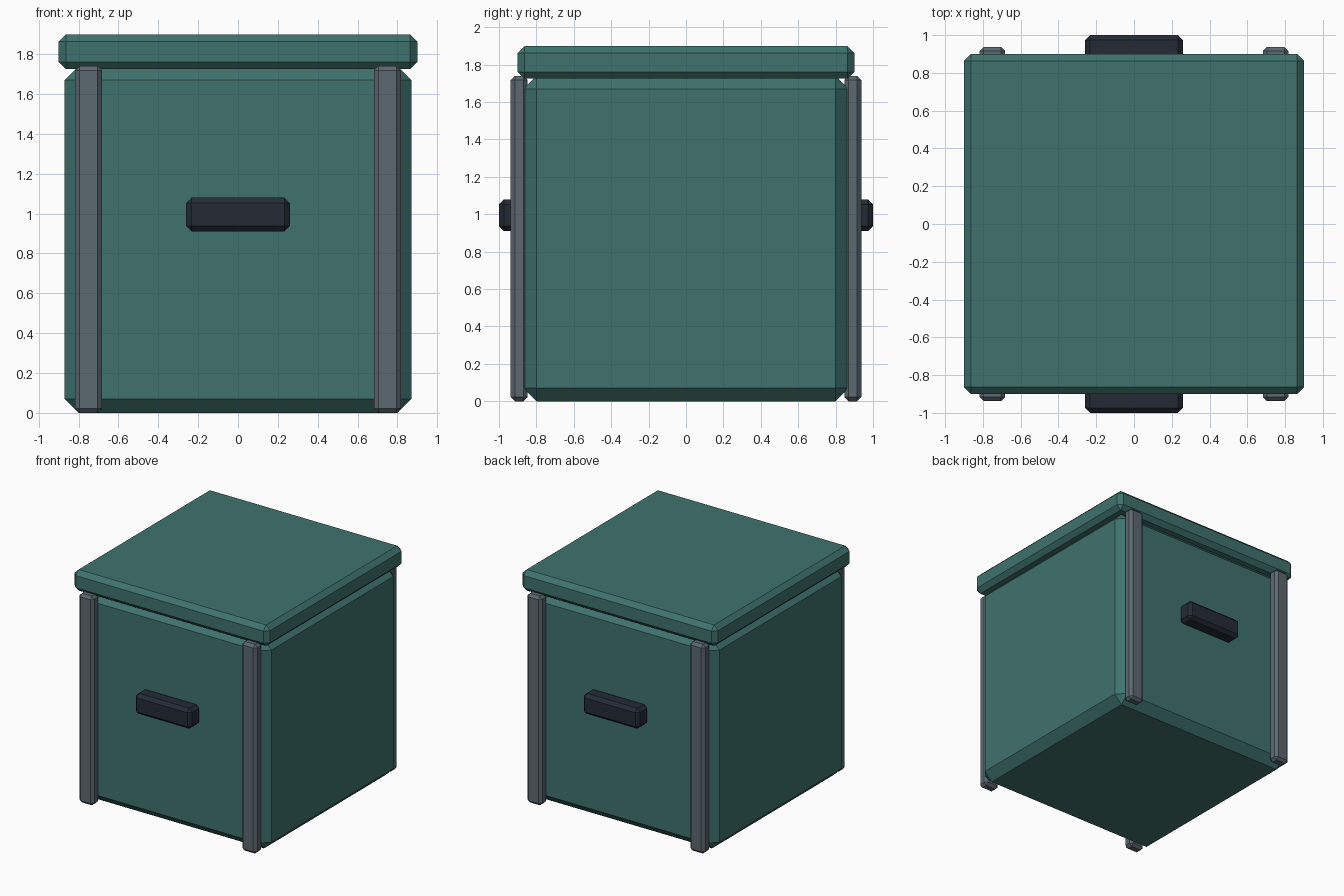
import bpy

if "Cube" in bpy.data.objects:
    bpy.data.objects.remove(bpy.data.objects["Cube"])


def material(name, rgb):
    m = bpy.data.materials.new(name)
    m.diffuse_color = (*rgb, 1)
    m.use_nodes = True
    m.node_tree.nodes["Principled BSDF"].inputs["Base Color"].default_value = m.diffuse_color
    return m


TEAL = material("teal", (0.05, 0.17, 0.155))
STEEL = material("steel", (0.107, 0.138, 0.165))
DARK = material("dark", (0.018, 0.024, 0.036))


def chamfered_box(name, low, high, chamfer, mat):
    """Box between two corners with one flat chamfer on every edge."""
    centre = [(a + b) / 2 for a, b in zip(low, high)]
    bpy.ops.mesh.primitive_cube_add(size=1, location=centre)
    ob = bpy.context.object
    ob.name = name
    ob.scale = [b - a for a, b in zip(low, high)]
    bpy.ops.object.transform_apply(location=False, rotation=False, scale=True)
    bevel = ob.modifiers.new("chamfer", 'BEVEL')
    bevel.width = chamfer
    bevel.segments = 1
    ob.data.materials.append(mat)
    return ob


# Crate body and overhanging lid
chamfered_box("body", (-0.87, -0.87, 0), (0.87, 0.87, 1.74), 0.07, TEAL)
chamfered_box("lid", (-0.9, -0.9, 1.725), (0.9, 0.9, 1.9), 0.037, TEAL)

# Front and back: two upright rails and a handle each
for side, s in (("front", -1), ("back", 1)):
    y0, y1 = sorted((s * 0.847, s * 0.937))
    for hand, x in (("left", -0.75), ("right", 0.75)):
        chamfered_box(f"{side}_{hand}_rail", (x - 0.068, y0, 0),
                      (x + 0.068, y1, 1.74), 0.022, STEEL)
    y0, y1 = sorted((s * 0.86, s * 1.0))
    chamfered_box(f"{side}_handle", (-0.26, y0, 0.91),
                  (0.26, y1, 1.08), 0.027, DARK)
